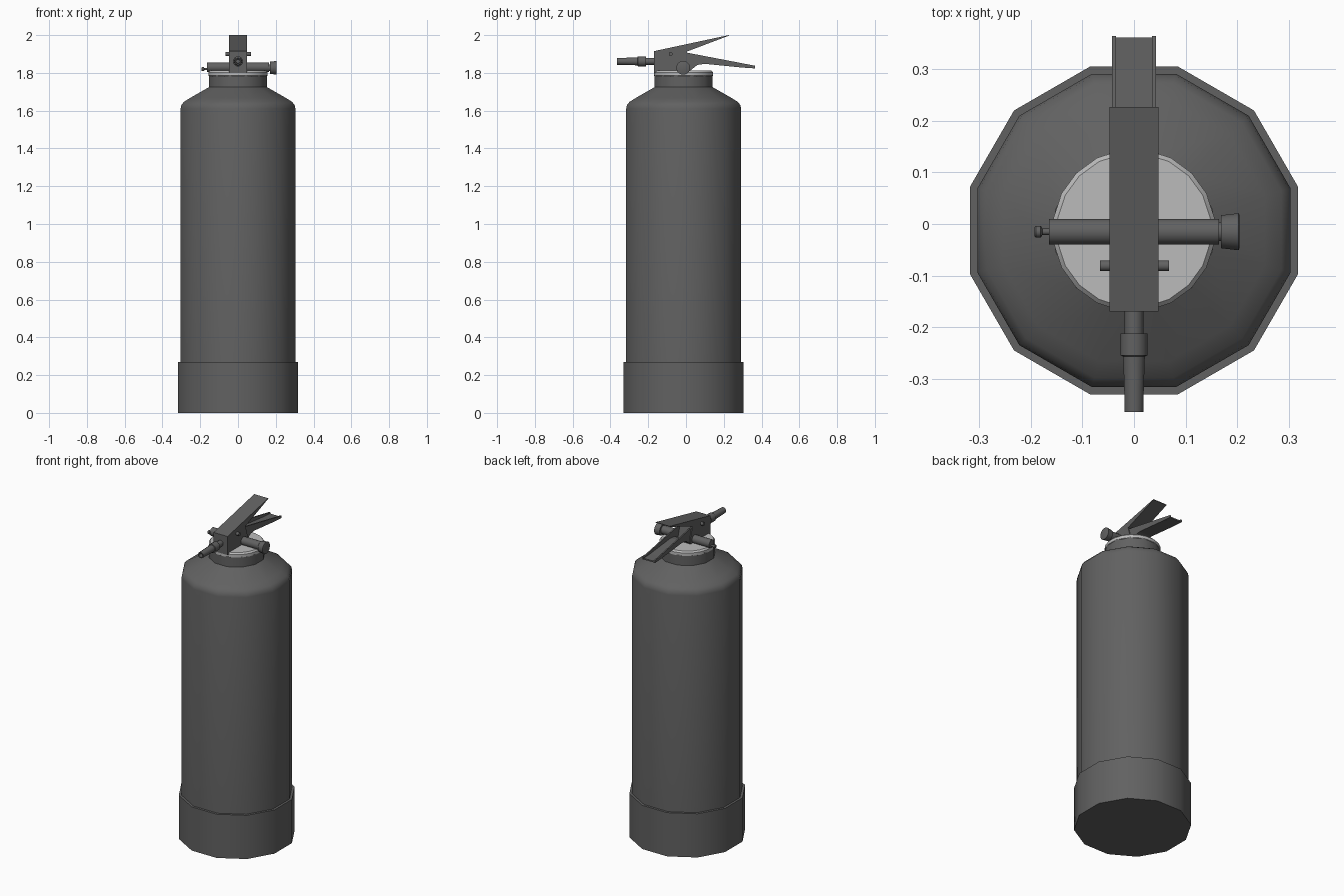
import bpy, bmesh, math
from mathutils import Matrix, Vector

if "Cube" in bpy.data.objects:
    bpy.data.objects.remove(bpy.data.objects["Cube"])

CY = -0.0125  # cylinder axis in y


def material(name, v):
    m = bpy.data.materials.new(name)
    m.diffuse_color = (v, v, v, 1)
    m.use_nodes = True
    m.node_tree.nodes["Principled BSDF"].inputs["Base Color"].default_value = m.diffuse_color
    return m


DARK = material("dark_grey", 0.12)
LIGHT = material("light_grey", 0.5)


def finish(name, bm, mat=DARK, smooth=True):
    bmesh.ops.recalc_face_normals(bm, faces=bm.faces)
    me = bpy.data.meshes.new(name)
    bm.to_mesh(me)
    bm.free()
    ob = bpy.data.objects.new(name, me)
    bpy.context.collection.objects.link(ob)
    me.materials.append(mat)
    if smooth:
        bpy.ops.object.select_all(action='DESELECT')
        ob.select_set(True)
        bpy.context.view_layer.objects.active = ob
        bpy.ops.object.shade_smooth_by_angle(angle=math.radians(38))
    return ob


def lathe(name, profile, n, origin, axis='Z', mat=DARK):
    """Revolve (radius, height) points; radius is measured to the flat sides."""
    rot = Vector((0, 0, 1)).rotation_difference(
        Vector({'Z': (0, 0, 1), 'X': (1, 0, 0), '-Y': (0, -1, 0)}[axis])).to_matrix().to_4x4()
    M = Matrix.Translation(origin) @ rot
    bm = bmesh.new()
    rings = []
    for r, h in profile:
        r /= math.cos(math.pi / n)
        rings.append([bm.verts.new(M @ Vector((r * math.cos(a), r * math.sin(a), h)))
                      for a in (2 * math.pi * (i + 0.5) / n for i in range(n))])
    for a, b in zip(rings, rings[1:]):
        for i in range(n):
            j = (i + 1) % n
            bm.faces.new((a[i], a[j], b[j], b[i]))
    bm.faces.new(rings[0])
    bm.faces.new(rings[-1])
    return finish(name, bm, mat)


def extrude_x(name, outline, x0, x1):
    """Extrude a (y, z) outline between two x positions."""
    bm = bmesh.new()
    a = [bm.verts.new((x0, y, z)) for y, z in outline]
    b = [bm.verts.new((x1, y, z)) for y, z in outline]
    n = len(outline)
    bm.faces.new(a)
    bm.faces.new(b)
    for i in range(n):
        j = (i + 1) % n
        bm.faces.new((a[i], a[j], b[j], b[i]))
    return finish(name, bm, smooth=False)


# Twelve-sided tank, foot skirt and neck
lathe("base_skirt", [(0.318, 0), (0.318, 0.27), (0.304, 0.27)], 12, (0, CY, 0))
lathe("tank", [(0.304, 0.02), (0.304, 1.61), (0.300, 1.63), (0.286, 1.647),
               (0.254, 1.667), (0.153, 1.725), (0.153, 1.79)], 12, (0, CY, 0))

# Light collar on the neck
lathe("neck_collar", [(0.148, 1.78), (0.156, 1.785), (0.156, 1.803), (0.148, 1.812)],
      20, (0, CY, 0), mat=LIGHT)

# Valve block running into the upper lever
extrude_x("valve_block_and_upper_lever",
          [(-0.17, 1.80), (0.02, 1.80), (0.03, 1.83), (0.005, 1.913),
           (0.227, 1.997), (0.227, 2.0), (-0.17, 1.915)], -0.048, 0.048)

# Lower lever: channel with a floor and two side walls
for side, x in (("left", -0.043), ("right", 0.035)):
    extrude_x("lower_lever_wall_" + side,
              [(0.0, 1.908), (0.365, 1.838), (0.365, 1.824), (0.30, 1.828),
               (0.10, 1.848), (0.06, 1.842), (0.02, 1.81)], x, x + 0.008)
extrude_x("lower_lever_floor",
          [(0.02, 1.82), (0.06, 1.852), (0.10, 1.857), (0.30, 1.836), (0.362, 1.832),
           (0.362, 1.824), (0.30, 1.828), (0.10, 1.848), (0.06, 1.842), (0.02, 1.81)],
          -0.036, 0.036)

# Cross tube with gauge on the right and a small knob on the left
lathe("cross_tube", [(0.025, -0.165), (0.025, 0.165)], 16, (0, -0.015, 1.83), 'X')
lathe("pressure_gauge", [(0.018, 0.160), (0.018, 0.169), (0.032, 0.169), (0.036, 0.203),
                         (0.031, 0.205)], 16, (0, -0.015, 1.827), 'X')
lathe("side_knob", [(0.008, -0.193), (0.011, -0.190), (0.011, -0.181), (0.006, -0.178),
                    (0.006, -0.160)], 10, (0, -0.015, 1.82), 'X')

# Safety pin through the block
lathe("safety_pin", [(0.010, -0.066), (0.010, 0.068)], 10, (0, -0.081, 1.90), 'X')

# Nozzle with a hollow mouth
lathe("nozzle", [(0.018, 0.16), (0.018, 0.212), (0.026, 0.212), (0.026, 0.255),
                 (0.021, 0.257), (0.019, 0.32), (0.018, 0.365), (0.012, 0.365),
                 (0.010, 0.33)], 12, (0, 0, 1.861), '-Y')
